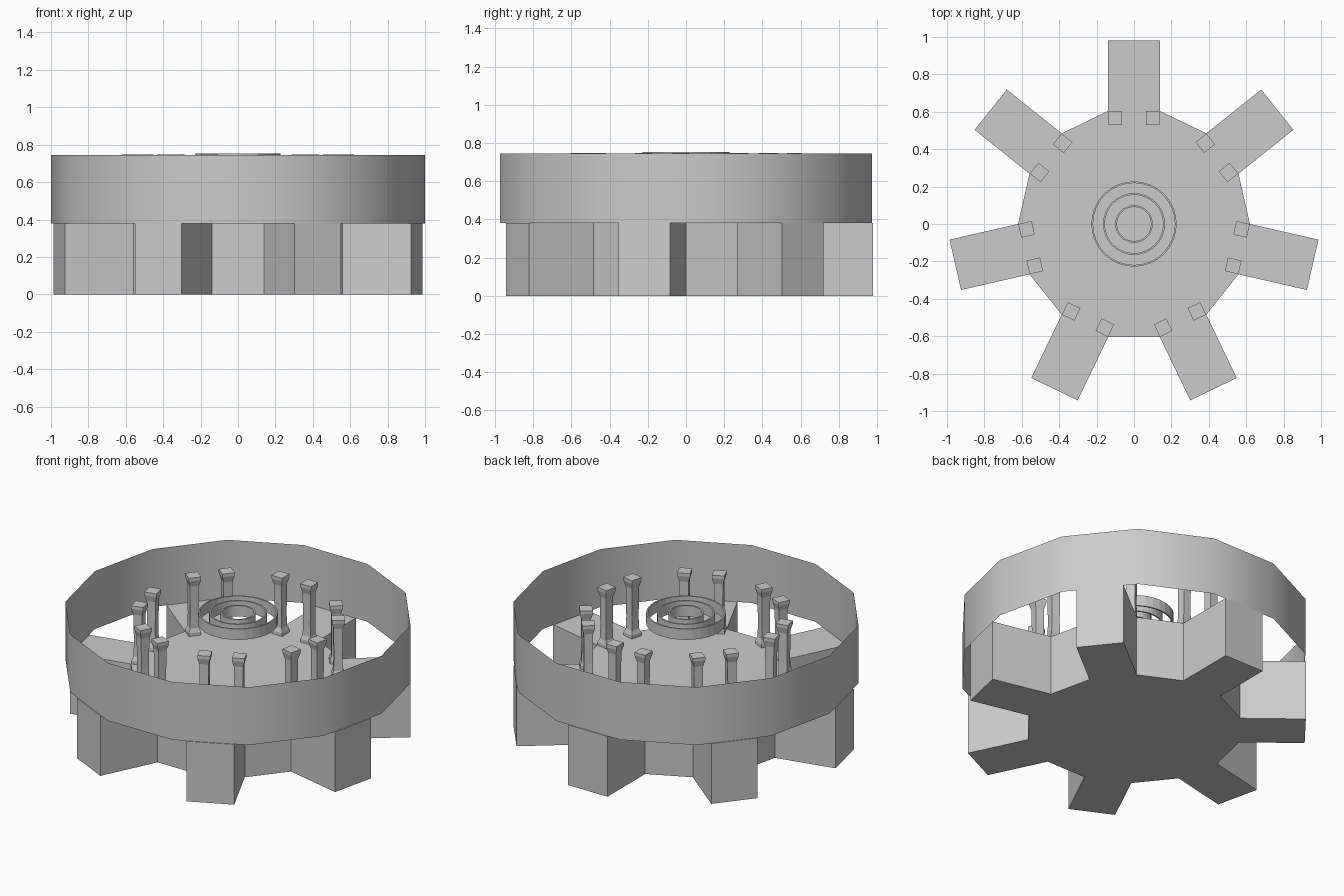
import bpy, bmesh, math
from mathutils import Matrix, Vector

if "Cube" in bpy.data.objects:
    bpy.data.objects.remove(bpy.data.objects["Cube"])

FLOOR, TOP = 0.38, 0.745
STEP = 2 * math.pi / 14


def finish(name, bm, recalc=True):
    if recalc:
        bmesh.ops.recalc_face_normals(bm, faces=bm.faces)
    me = bpy.data.meshes.new(name)
    bm.to_mesh(me)
    bm.free()
    ob = bpy.data.objects.new(name, me)
    bpy.context.collection.objects.link(ob)
    return ob


def circle(bm, r, z, n):
    return [bm.verts.new((r * math.cos(2 * math.pi * i / n), r * math.sin(2 * math.pi * i / n), z))
            for i in range(n)]


def bridge(bm, a, b):
    n = len(a)
    for i in range(n):
        j = (i + 1) % n
        bm.faces.new((a[i], a[j], b[j], b[i]))


# Star platform: 14-sided hub with every other side drawn out into an arm
outline = []
for i in range(14):
    a0, a1 = i * STEP, (i + 1) * STEP
    p0 = Vector((math.cos(a0), math.sin(a0))) * 0.62
    p1 = Vector((math.cos(a1), math.sin(a1))) * 0.62
    outline.append(p0)
    if i % 2 == 1:
        mid = (a0 + a1) / 2
        reach = Vector((math.cos(mid), math.sin(mid))) * (0.98 - 0.62 * math.cos(STEP / 2))
        outline += [p0 + reach, p1 + reach]
bm = bmesh.new()
low = [bm.verts.new((p.x, p.y, 0)) for p in outline]
high = [bm.verts.new((p.x, p.y, FLOOR)) for p in outline]
bridge(bm, low, high)
bm.faces.new(low[::-1])
bm.faces.new(high)
finish("star_platform", bm)

# Outer wall: a thin 14-sided band
bm = bmesh.new()
bridge(bm, circle(bm, 1.0, FLOOR, 14), circle(bm, 1.0, TOP, 14))
for f in bm.faces:
    f.smooth = True
finish("outer_wall", bm, recalc=False)

# Pairs of square columns at the mouth of each arm
profile = [(FLOOR, .036), (.40, .036), (.425, .027), (.50, .025), (.69, .027), (.728, .037), (.748, .037)]
for k in range(7):
    turn = Matrix.Rotation(k * 2 * STEP, 4, 'Z')
    for side in (-1, 1):
        bm = bmesh.new()
        loops = [[bm.verts.new((side * 0.1 + sx * w, 0.567 + sy * w, z))
                  for sx, sy in ((-1, -1), (1, -1), (1, 1), (-1, 1))] for z, w in profile]
        for a, b in zip(loops, loops[1:]):
            bridge(bm, a, b)
        bm.faces.new(loops[0][::-1])
        bm.faces.new(loops[-1])
        bmesh.ops.transform(bm, matrix=turn, verts=bm.verts)
        finish(f"column_{k}_{'left' if side < 0 else 'right'}", bm)

# Three concentric suspended rings
for name, r in (("outer", .228), ("middle", .165), ("inner", .10)):
    bm = bmesh.new()
    section = [(r, .685), (r, .753), (r - .009, .753), (r - .009, .685)]
    loops = [circle(bm, rr, z, 32) for rr, z in section]
    for i in range(4):
        bridge(bm, loops[i], loops[(i + 1) % 4])
    finish(f"{name}_hanging_ring", bm)
